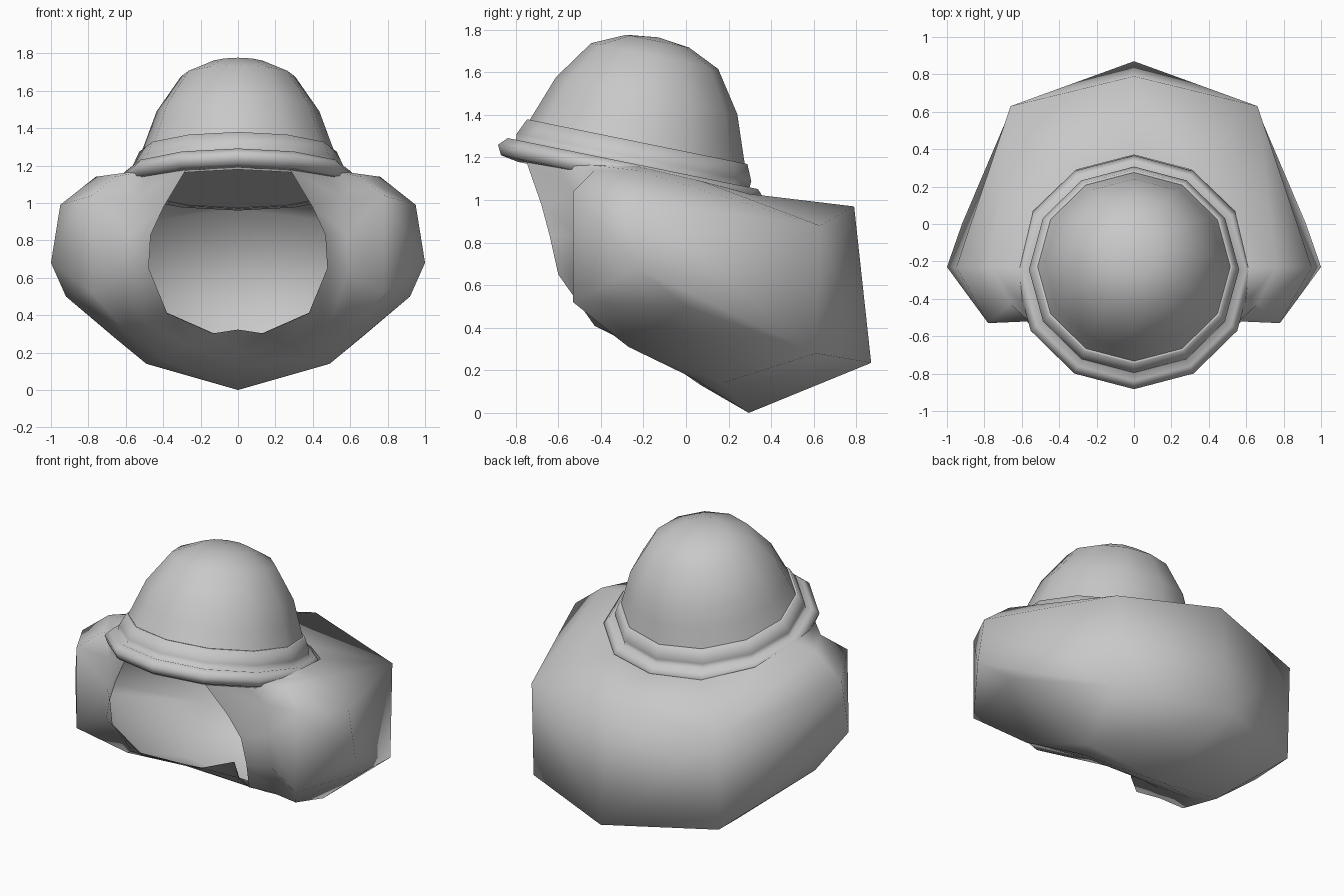
import bpy, bmesh, math
from mathutils import Matrix, Vector

if "Cube" in bpy.data.objects:
    bpy.data.objects.remove(bpy.data.objects["Cube"])

grey = bpy.data.materials.new("plain grey")
grey.diffuse_color = (0.58, 0.58, 0.58, 1)
grey.use_nodes = True
grey.node_tree.nodes["Principled BSDF"].inputs["Base Color"].default_value = grey.diffuse_color


def make_object(name, bm, angle):
    bmesh.ops.recalc_face_normals(bm, faces=bm.faces)
    mesh = bpy.data.meshes.new(name)
    bm.to_mesh(mesh)
    bm.free()
    mesh.materials.append(grey)
    ob = bpy.data.objects.new(name, mesh)
    bpy.context.collection.objects.link(ob)
    bpy.ops.object.select_all(action='DESELECT')
    ob.select_set(True)
    bpy.context.view_layer.objects.active = ob
    bpy.ops.object.shade_smooth_by_angle(angle=math.radians(angle))
    return ob


def thicken(ob, amount):
    mod = ob.modifiers.new("thin wall", 'SOLIDIFY')
    mod.thickness = amount
    mod.offset = -1
    mod.use_rim = False


TILT = Matrix.Translation((0, -0.235, 1.245)) @ Matrix.Rotation(math.radians(-11.5), 4, 'X')


def lathe(name, profile, sides=12, closed=False, angle=170):
    """Revolve (radius, height) points round the tilted axis."""
    bm = bmesh.new()
    rings = []
    for r, h in profile:
        if r == 0:
            rings.append([bm.verts.new(TILT @ Vector((0, 0, h)))] * sides)
        else:
            rings.append([bm.verts.new(TILT @ Vector((r * math.sin(2 * math.pi * i / sides),
                                                      r * math.cos(2 * math.pi * i / sides), h)))
                          for i in range(sides)])
    pairs = list(zip(rings, rings[1:]))
    if closed:
        pairs.append((rings[-1], rings[0]))
    for a, b in pairs:
        for i in range(sides):
            j = (i + 1) % sides
            bm.faces.new(list(dict.fromkeys((a[i], a[j], b[j], b[i]))))
    return make_object(name, bm, angle)


# Domed crown, flaring down to the rim, with a flat ceiling under it
dome = lathe("dome", [(0, .53), (.15, .512), (.305, .44), (.435, .25), (.475, .14), (.515, .03)])
thicken(dome, 0.004)
ceiling = lathe("ceiling", [(0, -.165), (.6, -.165)])
thicken(ceiling, 0.004)

# Stepped double rim
lathe("rim", [(.51, .03), (.528, .03), (.562, -.045), (.56, -.08), (.6, -.075),
              (.638, -.115), (.615, -.16), (.53, -.175), (.53, -.1)], closed=True)

# Hood: right half as columns running from the top down, then mirrored
opening = [(.28, -.75, 1.18), (.40, -.68, .98), (.47, -.64, .83), (.48, -.60, .65),
           (.38, -.43, .41), (.13, -.18, .30), (0, -.04, .32)]
valley = [(.45, -.62, 1.18), (.55, -.52, 1.03), (.58, -.51, .83), (.59, -.50, .62),
          (.50, -.36, .38), (.27, -.09, .24), (0, .01, .20)]
cheek = [(.54, -.50, 1.17), (.66, -.43, 1.14), (.78, -.53, 1.04), (.78, -.53, .52),
         (.60, -.27, .31), (.40, .04, .16), (0, .07, .13)]
side = [(.61, -.23, 1.16), (.76, -.23, 1.14), (.95, -.23, .99), (1, -.23, .68),
        (.92, 0, .50), (.49, .17, .14), (0, .295, 0)]
corner = [(.31, .29, 1.03), (.66, .63, .88), (.66, .61, .28)]
spine = [(0, .37, 1.02), (0, .79, .97), (0, .87, .235)]

bm = bmesh.new()
o, v, m, s, c, b = [[bm.verts.new(p) for p in col]
                    for col in (opening, valley, cheek, side, corner, spine)]
shoulder = bm.verts.new((.54, .07, 1.09))
for left, right in ((o, v), (v, m), (m, s), (c, b)):
    for i in range(len(left) - 1):
        bm.faces.new((left[i], left[i + 1], right[i + 1], right[i]))
for face in ((s[0], s[1], shoulder), (s[1], s[2], c[1], shoulder), (shoulder, c[1], c[0]),
             (s[2], s[3], c[2], c[1]), (s[3], s[4], s[5], c[2]), (s[5], s[6], b[2], c[2])):
    bm.faces.new(face)
geom = bm.verts[:] + bm.edges[:] + bm.faces[:]
bmesh.ops.mirror(bm, geom=geom, axis='X', merge_dist=0.001)
bmesh.ops.remove_doubles(bm, verts=bm.verts, dist=0.001)
hood = make_object("hood", bm, 170)
if sum(f.normal.dot(f.center - Vector((0, 0, .6))) for f in hood.data.polygons) < 0:
    hood.data.flip_normals()
thicken(hood, 0.004)
